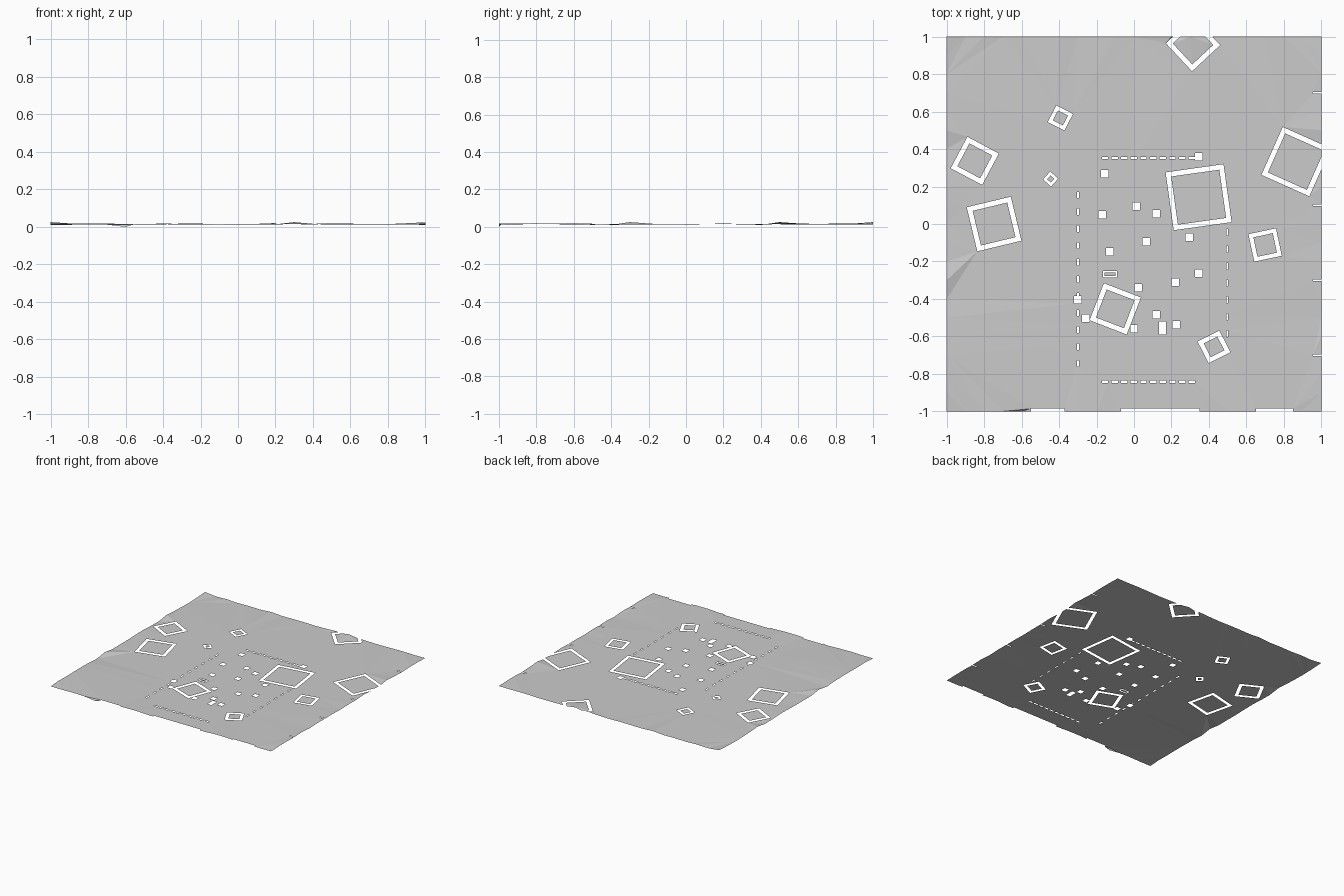
import bpy, random
from math import radians, cos, sin
from mathutils import Vector
from mathutils.geometry import delaunay_2d_cdt

if "Cube" in bpy.data.objects:
    bpy.data.objects.remove(bpy.data.objects["Cube"])

random.seed(4)
BASE = 0.014


def rect(cx, cy, w, h, deg=0):
    return (cx, cy, w / 2, h / 2, radians(deg))


def corners(r):
    cx, cy, w, h, a = r
    return [Vector((cx + u * w * cos(a) - v * h * sin(a), cy + u * w * sin(a) + v * h * cos(a)))
            for u, v in ((-1, -1), (1, -1), (1, 1), (-1, 1))]


def inside(p, r):
    cx, cy, w, h, a = r
    dx, dy = p.x - cx, p.y - cy
    return abs(dx * cos(a) + dy * sin(a)) < w and abs(dy * cos(a) - dx * sin(a)) < h


# Square frame-shaped gaps: centre x, y, width, height, angle, gap width
frames = [
    (.315, .96, .205, .205, 43, .026), (.865, .333, .28, .28, -24, .026),
    (-.85, .337, .19, .19, -28, .026), (-.747, 0, .242, .242, 13.5, .026),
    (-.393, .566, .1, .1, -27, .02), (-.445, .24, .057, .057, -42, .015),
    (.345, .143, .312, .312, 8, .026), (.7, -.112, .15, .15, 12, .022),
    (-.1, -.453, .212, .212, -21, .026), (.427, -.656, .13, .13, 27, .024),
    (-.128, -.268, .075, .036, 0, .009)]
outers = [rect(*f[:5]) for f in frames]
inners = [rect(f[0], f[1], f[2] - 2 * f[5], f[3] - 2 * f[5], f[4]) for f in frames]

# Small square holes
spots = [(.345, .36), (-.155, .268), (-.17, .05), (.013, .095), (.12, .055), (.065, -.095),
         (-.13, -.148), (.295, -.07), (.345, -.262), (.22, -.31), (.022, -.34),
         (.118, -.485), (.225, -.538), (0, -.56), (-.3, -.405), (-.257, -.503)]
holes = [rect(x, y, .04, .04) for x, y in spots] + [rect(.153, -.555, .037, .07)]

# Dashed slots around the centre
for i in range(10):
    holes.append(rect(-.155 + i * .0515, .352, .034, .012))
    holes.append(rect(-.155 + i * .0515, -.842, .034, .012))
for i in range(11):
    holes.append(rect(-.3, .155 - i * .09, .011, .034))
for i in range(8):
    holes.append(rect(.497, -.045 - i * .09, .008, .034))

# Shallow notches along the rim
for x, w in ((-.46, .18), (.14, .42), (.75, .2)):
    holes.append(rect(x, -.993, w, .014))
for y in (-.7, -.3, .1, .7):
    holes.append(rect(.996, y, .08, .008))

# Outline of the sheet, with an uneven rim
pts, edges, heights = [], [], {}


def add_loop(loop):
    s = len(pts)
    pts.extend(loop)
    edges.extend((s + i, s + (i + 1) % len(loop)) for i in range(len(loop)))


rim = []
N = 20
for (x, y), (dx, dy) in (((-1, -1), (1, 0)), ((1, -1), (0, 1)), ((1, 1), (-1, 0)), ((-1, 1), (0, -1))):
    rim += [Vector((x + dx * 2 * i / N, y + dy * 2 * i / N)) for i in range(N)]
add_loop(rim)
for r in outers + inners + holes:
    add_loop(corners(r))

# Raised and sunken rim points
for p in rim:
    heights[(round(p.x, 3), round(p.y, 3))] = BASE + random.uniform(-.004, .005)
heights.update({(-1, .5): .025, (-1, -.3): .025, (.3, 1): .025, (1, .5): .024,
                (-.6, -1): 0, (.2, 1): .02, (-1, 1): .022})

verts, _, faces, *_ = delaunay_2d_cdt(pts, edges, [], 0, 1e-5)


def height(v):
    return heights.get((round(v.x, 3), round(v.y, 3)), BASE)


def build(name, tris):
    used = sorted({i for t in tris for i in t})
    index = {v: n for n, v in enumerate(used)}
    me = bpy.data.meshes.new(name)
    me.from_pydata([(verts[i].x, verts[i].y, height(verts[i])) for i in used], [],
                   [[index[i] for i in t] for t in tris])
    me.update()
    bpy.context.collection.objects.link(bpy.data.objects.new(name, me))


# Sort triangles into open ground, panels inside the frames, and gaps
ground, panels = [], []
for f in faces:
    c = sum((verts[i] for i in f), Vector((0, 0))) / len(f)
    if max(abs(c.x), abs(c.y)) > 1 or any(inside(c, r) for r in holes):
        continue
    if any(inside(c, o) and not inside(c, n) for o, n in zip(outers, inners)):
        continue
    (panels if any(inside(c, n) for n in inners) else ground).append(list(f))

build("ground_sheet", ground)
build("framed_panels", panels)
